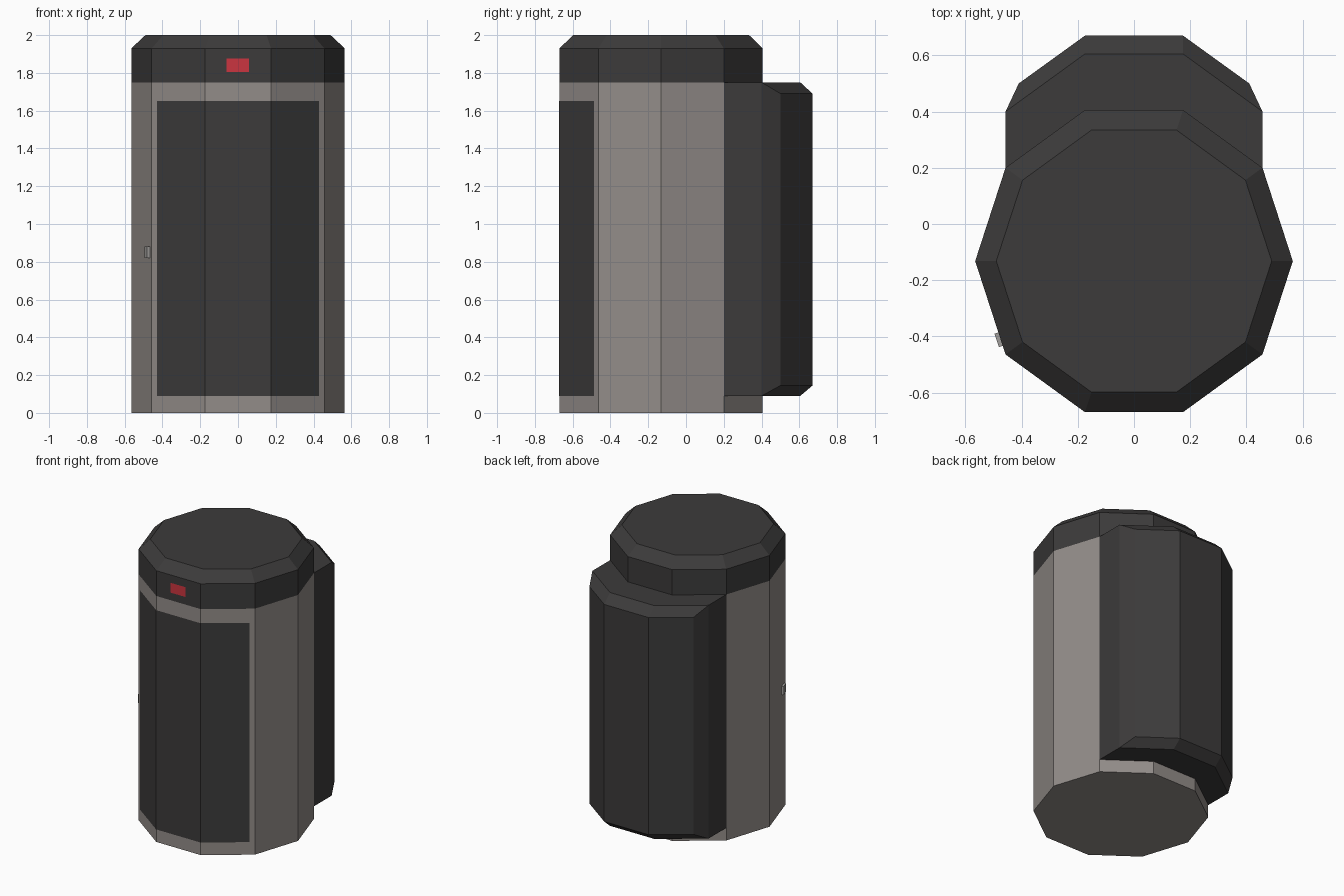
import bpy, bmesh, math
from mathutils import Vector

if "Cube" in bpy.data.objects:
    bpy.data.objects.remove(bpy.data.objects["Cube"])

R, CY = 0.565, -0.132          # decagon radius and centre
CX, AX = R * math.cos(math.radians(36)), R * math.cos(math.radians(72))
SY, BY = R * math.sin(math.radians(36)), R * math.sin(math.radians(72))


def material(name, rgb):
    m = bpy.data.materials.new(name)
    m.diffuse_color = (*rgb, 1)
    m.use_nodes = True
    m.node_tree.nodes["Principled BSDF"].inputs["Base Color"].default_value = m.diffuse_color
    return m


GREY = material("light_grey", (0.29, 0.265, 0.25))
DARK = material("dark_grey", (0.045, 0.043, 0.043))
RED = material("red", (0.6, 0.035, 0.05))
METAL = material("metal", (0.35, 0.34, 0.33))


def loft(name, rings, mat, closed=True, bottom=False, top=False, solid=True):
    """Skin a stack of (outline, z) rings, optionally capping the ends."""
    bm = bmesh.new()
    rows = [[bm.verts.new((x, y, z)) for x, y in pts] for pts, z in rings]
    n = len(rows[0])
    for a, b in zip(rows, rows[1:]):
        for i in range(n if closed else n - 1):
            j = (i + 1) % n
            bm.faces.new((a[i], a[j], b[j], b[i]))
    if bottom:
        bm.faces.new(rows[0][::-1])
    if top:
        bm.faces.new(rows[-1])
    bmesh.ops.remove_doubles(bm, verts=bm.verts, dist=1e-5)
    if solid:
        bmesh.ops.recalc_face_normals(bm, faces=bm.faces)
    me = bpy.data.meshes.new(name)
    bm.to_mesh(me)
    bm.free()
    me.materials.append(mat)
    ob = bpy.data.objects.new(name, me)
    bpy.context.collection.objects.link(ob)
    return ob


def decagon(r):
    return [(r * math.cos(math.tau * i / 10), CY + r * math.sin(math.tau * i / 10))
            for i in range(10)]


# Ten-sided body and chamfered lid
loft("body", [(decagon(R), 0), (decagon(R), 1.75)], GREY, bottom=True)
loft("lid", [(decagon(R), 1.75), (decagon(R), 1.93), (decagon(0.49), 2.0)], DARK, top=True)

# Front panel wrapping over three faces, lying just proud of the body
E = 0.002
px = 0.43
py = CY - BY + (px - AX) / (CX - AX) * (BY - SY)
loft("front_panel",
     [([(-px, py - E), (-AX, CY - BY - E), (AX, CY - BY - E), (px, py - E)], z)
      for z in (0.09, 1.65)], DARK, closed=False, solid=False)

# Red indicator on the lid
yl = CY - BY - E
loft("indicator_light", [([(-0.06, yl), (0.057, yl)], z) for z in (1.805, 1.875)],
     RED, closed=False, solid=False)


# Rear housing hugging the back of the body
def housing(corner, back):
    outer = [(CX, CY + SY), (CX, 0.4), corner, (AX, back)]
    inner = [(AX, CY + BY)]
    mirror = lambda pts: [(-x, y) for x, y in reversed(pts)]
    return outer + mirror(outer) + mirror(inner) + inner


small, large = housing((CX, 0.4), 0.605), housing((0.41, 0.5), 0.67)
loft("rear_housing", [(small, 0.09), (large, 0.145), (large, 1.69), (small, 1.75)],
     DARK, bottom=True, top=True)

# Small latch on the left front face
normal = Vector((-math.cos(math.radians(18)), -math.sin(math.radians(18))))
along = Vector((-normal.y, normal.x))
mid = Vector((-0.475, -0.41))
latch = [tuple(mid + along * s * 0.025 + normal * d)
         for s, d in ((-1, -0.005), (1, -0.005), (1, 0.014), (-1, 0.014))]
loft("latch", [(latch, 0.82), (latch, 0.88)], METAL, bottom=True, top=True)
